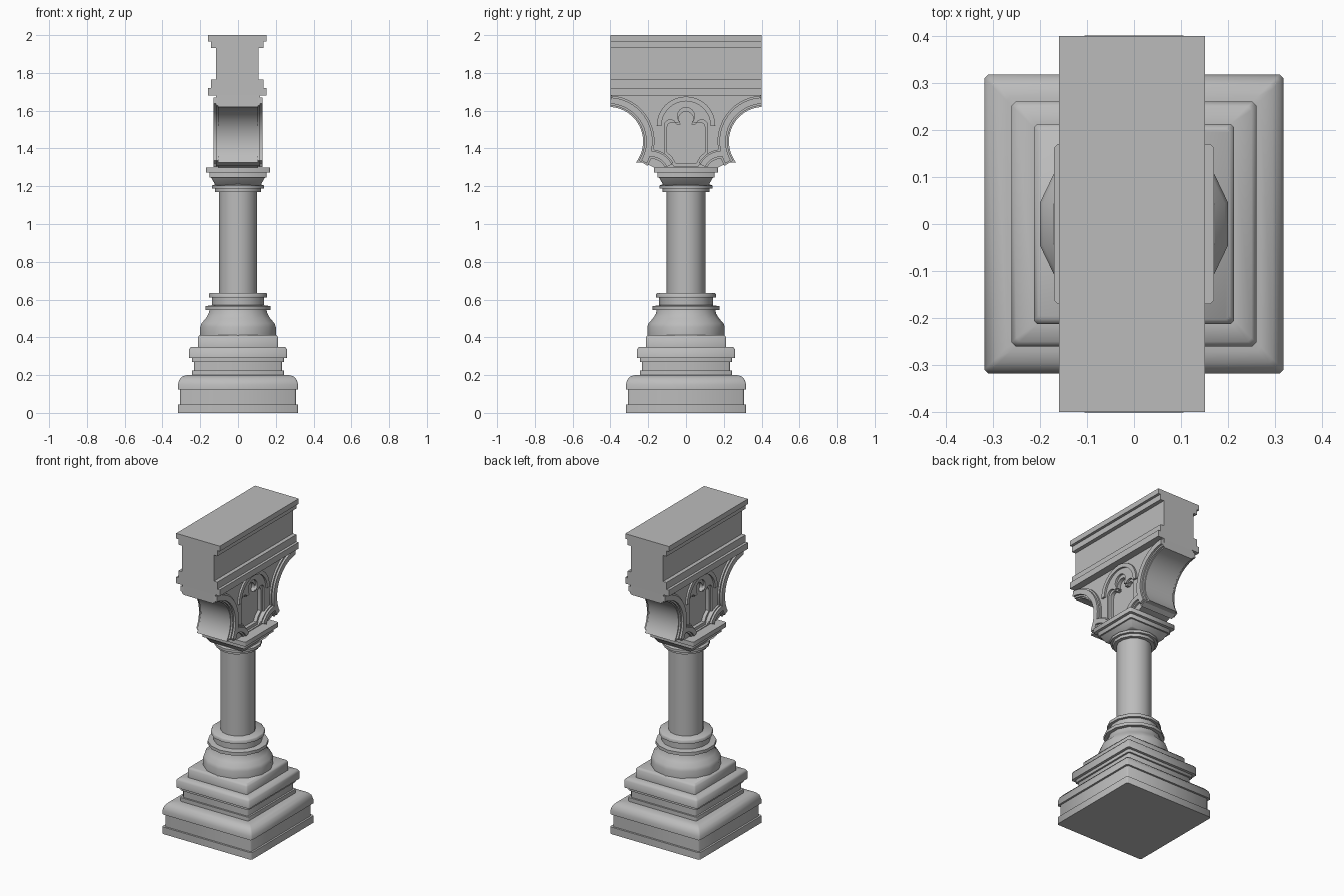
import bpy, bmesh
from math import sin, cos, pi, radians

cube = bpy.data.objects.get("Cube")
if cube:
    bpy.data.objects.remove(cube)

stone = bpy.data.materials.new("grey_stone")
stone.use_nodes = True
GREY = (0.5, 0.5, 0.5, 1)
stone.diffuse_color = GREY
stone.node_tree.nodes["Principled BSDF"].inputs["Base Color"].default_value = GREY


def finish(obj, angle=50):
    obj.data.materials.append(stone)
    bpy.ops.object.select_all(action='DESELECT')
    obj.select_set(True)
    bpy.context.view_layer.objects.active = obj
    if obj.type == 'CURVE':
        bpy.ops.object.convert(target='MESH')
        obj = bpy.context.object
    bpy.ops.object.shade_smooth_by_angle(angle=radians(angle))
    return obj


def round_ring(r, sides=14):
    return [(r * cos((i + .5) * 2 * pi / sides), r * sin((i + .5) * 2 * pi / sides))
            for i in range(sides)]


def square_ring(h, c=.008):
    return [(h, c - h), (h, h - c), (h - c, h), (c - h, h),
            (-h, h - c), (-h, c - h), (c - h, -h), (h - c, -h)]


def stack(name, profile, ring):
    """Skin a ring through (size, height) steps and cap both ends."""
    bm = bmesh.new()
    loops = [[bm.verts.new((x, y, z)) for x, y in ring(r)] for r, z in profile]
    for a, b in zip(loops, loops[1:]):
        for i in range(len(a)):
            j = (i + 1) % len(a)
            bm.faces.new((a[i], a[j], b[j], b[i]))
    bm.faces.new(loops[0][::-1])
    bm.faces.new(loops[-1])
    bmesh.ops.recalc_face_normals(bm, faces=bm.faces)
    mesh = bpy.data.meshes.new(name)
    bm.to_mesh(mesh)
    bm.free()
    obj = bpy.data.objects.new(name, mesh)
    bpy.context.collection.objects.link(obj)
    return finish(obj)


def slab(name, outlines, half):
    """Extrude flat (y, z) outlines along x; inner outlines become holes."""
    cu = bpy.data.curves.new(name, 'CURVE')
    cu.dimensions, cu.fill_mode, cu.extrude = '2D', 'BOTH', half
    for pts in outlines:
        sp = cu.splines.new('POLY')
        sp.points.add(len(pts) - 1)
        for p, (y, z) in zip(sp.points, pts):
            p.co = (y, z, 0, 1)
        sp.use_cyclic_u = True
    obj = bpy.data.objects.new(name, cu)
    obj.rotation_euler = (pi / 2, 0, pi / 2)
    bpy.context.collection.objects.link(obj)
    return finish(obj, 30)


def arc(cy, cz, r, a0, a1, n=16):
    return [(cy + r * cos(radians(a0 + (a1 - a0) * i / n)),
             cz + r * sin(radians(a0 + (a1 - a0) * i / n))) for i in range(n + 1)]


def mirrored(half):
    """Close a right-hand half outline with its reflection."""
    return half + [(-y, z) for y, z in reversed(half) if abs(y) > 1e-4]


def band(name, cy, cz, r0, r1, a0, a1, half, flip=1):
    pts = arc(cy, cz, r0, a0, a1) + arc(cy, cz, r1, a1, a0)
    return slab(name, [[(flip * y, z) for y, z in pts]], half)


# Square stepped plinth
stack("plinth", [(.318, 0), (.318, .045), (.306, .045), (.306, .125), (.318, .125),
                 (.318, .15), (.311, .175), (.295, .193), (.27, .2), (.243, .2),
                 (.243, .225), (.232, .225), (.232, .27), (.243, .27), (.243, .29),
                 (.26, .29), (.26, .335), (.25, .348), (.213, .35), (.213, .4),
                 (.203, .412)], square_ring)

# Round column base, shaft and necking rings
stack("column_base", [(.205, .41), (.205, .455), (.198, .475), (.175, .5), (.16, .525),
                      (.155, .545), (.177, .545), (.177, .565), (.142, .57),
                      (.142, .612), (.158, .612), (.158, .63), (.152, .636)], round_ring)
stack("column_shaft", [(.102, .62), (.102, 1.18)], round_ring)
stack("column_necking", [(.124, 1.17), (.124, 1.188), (.14, 1.188), (.14, 1.204),
                         (.125, 1.21), (.125, 1.22)], round_ring)

# Square capital
stack("capital", [(.115, 1.205), (.122, 1.21), (.142, 1.245), (.152, 1.245),
                  (.152, 1.272), (.17, 1.272), (.17, 1.3)], square_ring)

# Bracket with two curved soffits and a trefoil niche
ARCH_Y, ARCH_Z = .41, 1.437
LOW_Y, LOW_Z = .19, 1.257
outline = mirrored([(.14, 1.3), (.17, 1.3), (.225, 1.325)]
                   + arc(ARCH_Y, ARCH_Z, .183, 218, 93) + [(.4, 1.68)])


def trefoil(s):
    half = ([(.064, 1.305), (.085, 1.342), (.115, 1.369)]
            + arc(.083, 1.52, .032, 0, 150, 8) + arc(0, 1.572, .045, -45, 90, 10))
    return [(y * s, 1.45 + (z - 1.45) * s) for y, z in mirrored(half)]


backing = [(-.15, 1.301), (.15, 1.301), (.15, 1.66), (-.15, 1.66)]
slab("bracket_body", [outline, trefoil(1)], .105)
slab("trefoil_inner_frame", [backing, trefoil(.87)], .092)
slab("niche_panel", [backing], .07)
band("niche_arch_trim", 0, 1.52, .13, .155, 0, 180, .117)
for side, flip in (("left", 1), ("right", -1)):
    band(side + "_soffit_rib", ARCH_Y, ARCH_Z, .2, .233, 93, 210, .13, flip)
    band(side + "_soffit_bead", ARCH_Y, ARCH_Z, .19, .243, 93, 212, .117, flip)
    band(side + "_foot_rib", LOW_Y, LOW_Z, .1, .13, 80, 153, .13, flip)
    band(side + "_foot_bead", LOW_Y, LOW_Z, .09, .138, 78, 151, .117, flip)

# Moulded beam section, extruded front to back
bm_half = [(.155, 1.68), (.155, 1.72), (.138, 1.72), (.138, 1.765), (.113, 1.765),
           (.113, 1.932), (.138, 1.932), (.138, 1.967), (.155, 1.967), (.155, 2)]
beam = slab("beam", [mirrored(bm_half)], .4)
beam.rotation_euler = (pi / 2, 0, 0)
beam.location.x = -.004
